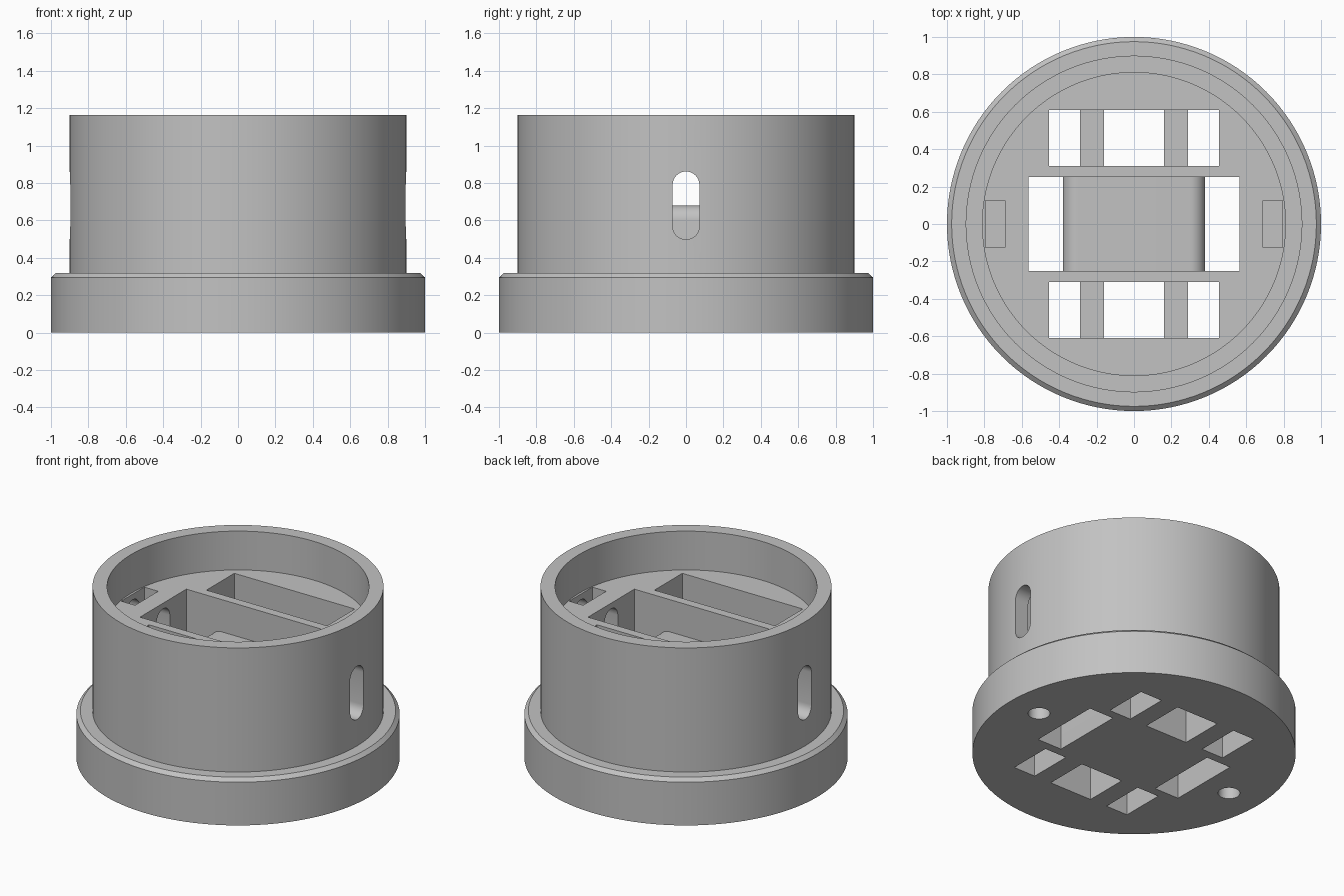
import bpy
import bmesh
from math import sin, cos, pi, radians
from mathutils import Matrix, Vector

cube = bpy.data.objects.get("Cube")
if cube:
    bpy.data.objects.remove(cube)

# Single grey material
grey = bpy.data.materials.new("plain_grey")
grey.use_nodes = True
colour = (0.54, 0.54, 0.54, 1)
grey.diffuse_color = colour
bsdf = next(n for n in grey.node_tree.nodes if n.type == "BSDF_PRINCIPLED")
bsdf.inputs["Base Color"].default_value = colour


def make_object(name, bm):
    bmesh.ops.recalc_face_normals(bm, faces=bm.faces)
    mesh = bpy.data.meshes.new(name)
    bm.to_mesh(mesh)
    bm.free()
    mesh.materials.append(grey)
    obj = bpy.data.objects.new(name, mesh)
    bpy.context.collection.objects.link(obj)
    return obj


def lathe(name, profile, steps=128):
    """Revolve (radius, z) points round the z axis."""
    bm = bmesh.new()
    rings = []
    for r, z in profile:
        rings.append([bm.verts.new((r * cos(2 * pi * i / steps), r * sin(2 * pi * i / steps), z))
                      for i in range(steps)])
    for a, b in zip(rings, rings[1:]):
        for i in range(steps):
            j = (i + 1) % steps
            bm.faces.new((a[i], a[j], b[j], b[i]))
    bm.faces.new(rings[0])
    bm.faces.new(rings[-1])
    return make_object(name, bm)


def prism(name, outline, offset):
    """Extrude a closed outline of 3D points along an offset."""
    bm = bmesh.new()
    face = bm.faces.new([bm.verts.new(p) for p in outline])
    grown = bmesh.ops.extrude_face_region(bm, geom=[face], use_keep_orig=True)
    moved = [v for v in grown["geom"] if isinstance(v, bmesh.types.BMVert)]
    bmesh.ops.translate(bm, verts=moved, vec=Vector(offset))
    return make_object(name, bm)


def arc(cx, cz, r, start, end, steps=12):
    return [(cx + r * cos(radians(start + (end - start) * i / steps)),
             cz + r * sin(radians(start + (end - start) * i / steps)))
            for i in range(steps + 1)]


def cut(body, cutter):
    bpy.context.view_layer.objects.active = body
    mod = body.modifiers.new("cut", "BOOLEAN")
    mod.operation = "DIFFERENCE"
    mod.solver = "EXACT"
    mod.object = cutter
    bpy.ops.object.modifier_apply(modifier=mod.name)
    bpy.data.objects.remove(cutter)


FLOOR, TOP, LOW, HIGH = 0.90, 1.165, -0.1, 1.0

# Round body with chamfered flange and recessed top
body = lathe("round_housing", [(1, 0), (1, 0.295), (0.975, 0.318), (0.9, 0.318),
                               (0.9, TOP), (0.81, TOP), (0.81, FLOOR)])

# Central pocket: open at both ends, with a rounded saddle left in the middle
saddle = arc(0.30, 0.60, 0.08, 0, 90) + arc(-0.30, 0.60, 0.08, 90, 180)
outline = [(0.565, HIGH), (0.565, LOW), (0.38, LOW)] + saddle
outline += [(-0.38, LOW), (-0.565, LOW), (-0.565, HIGH)]
cut(body, prism("centre_pocket_cutter", [(x, -0.25, z) for x, z in outline], (0, 0.5, 0)))

# Front and back pockets: each keeps two low cross bars
BAR = 0.32
half = [(0.455, HIGH), (0.455, LOW), (0.29, LOW), (0.29, BAR), (0.16, BAR), (0.16, LOW)]
comb = half + [(-x, z) for x, z in reversed(half)]
for y in (-0.61, 0.31):
    cut(body, prism("row_pocket_cutter", [(x, y, z) for x, z in comb], (0, 0.3, 0)))

# Side slots, notches in the recess floor and blind holes underneath
slot = arc(0, 0.79, 0.072, 0, 180) + arc(0, 0.57, 0.072, 180, 360)
for side in (-1, 1):
    cut(body, prism("side_slot_cutter", [(side * 0.5, y, z) for y, z in slot], (side * 0.5, 0, 0)))
    notch = [(side * x, -0.125, z) for x, z in ((0.69, 0.45), (0.795, 0.45), (0.795, HIGH), (0.69, HIGH))]
    cut(body, prism("notch_cutter", notch, (0, 0.25, 0)))
    hole = lathe("hole_cutter", [(0.068, LOW), (0.068, 0.25)], 32)
    hole.data.transform(Matrix.Translation((side * 0.767, 0, 0)))
    cut(body, hole)

# Smooth round walls, crisp edges
bpy.ops.object.select_all(action="DESELECT")
body.select_set(True)
bpy.context.view_layer.objects.active = body
bpy.ops.object.shade_smooth_by_angle(angle=radians(30))
